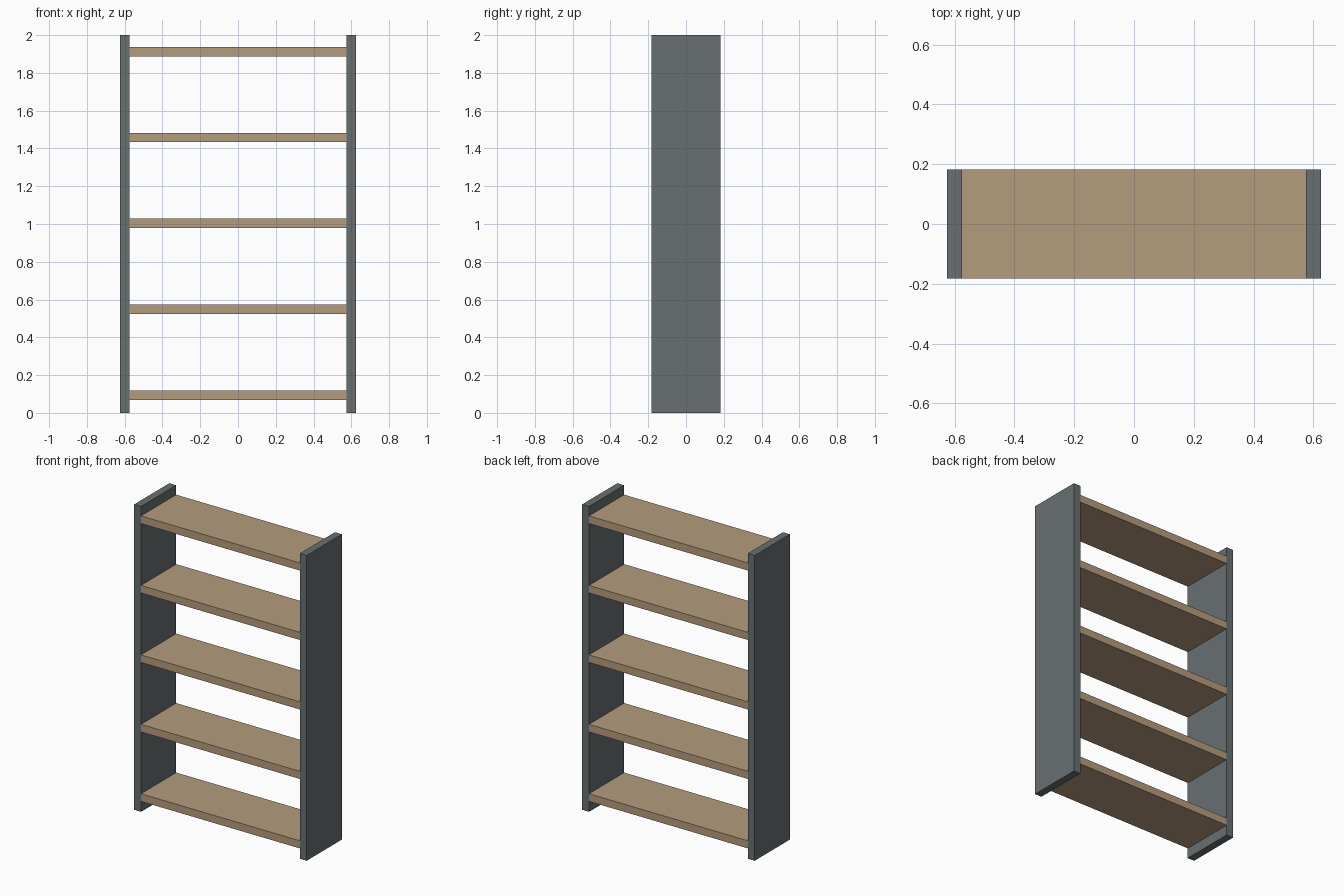
import bpy

cube = bpy.data.objects.get("Cube")
if cube:
    bpy.data.objects.remove(cube, do_unlink=True)


def material(name, rgb):
    mat = bpy.data.materials.new(name)
    mat.use_nodes = True
    mat.diffuse_color = (*rgb, 1)
    mat.node_tree.nodes["Principled BSDF"].inputs["Base Color"].default_value = (*rgb, 1)
    return mat


def board(name, size, centre, mat):
    bpy.ops.mesh.primitive_cube_add(size=1, location=centre)
    obj = bpy.context.object
    obj.name = name
    obj.scale = size
    bpy.ops.object.transform_apply(location=False, rotation=False, scale=True)
    obj.data.materials.append(mat)
    return obj


wood = material("light wood", (0.46, 0.33, 0.205))
grey = material("slate grey", (0.14, 0.16, 0.165))

HEIGHT, WIDTH, DEPTH, THICK = 2.0, 1.25, 0.364, 0.05
SHELVES, LOWEST, SPACING = 5, 0.093, 0.455

# Upright side panels
for name, side in (("left_panel", 1), ("right_panel", -1)):
    x = side * (WIDTH - THICK) / 2
    board(name, (THICK, DEPTH, HEIGHT), (x, 0, HEIGHT / 2), grey)

# Evenly spaced shelves between the panels
for i in range(SHELVES):
    z = LOWEST + i * SPACING
    board(f"shelf_{i + 1}", (WIDTH - 2 * THICK, DEPTH, THICK), (0, 0, z), wood)
